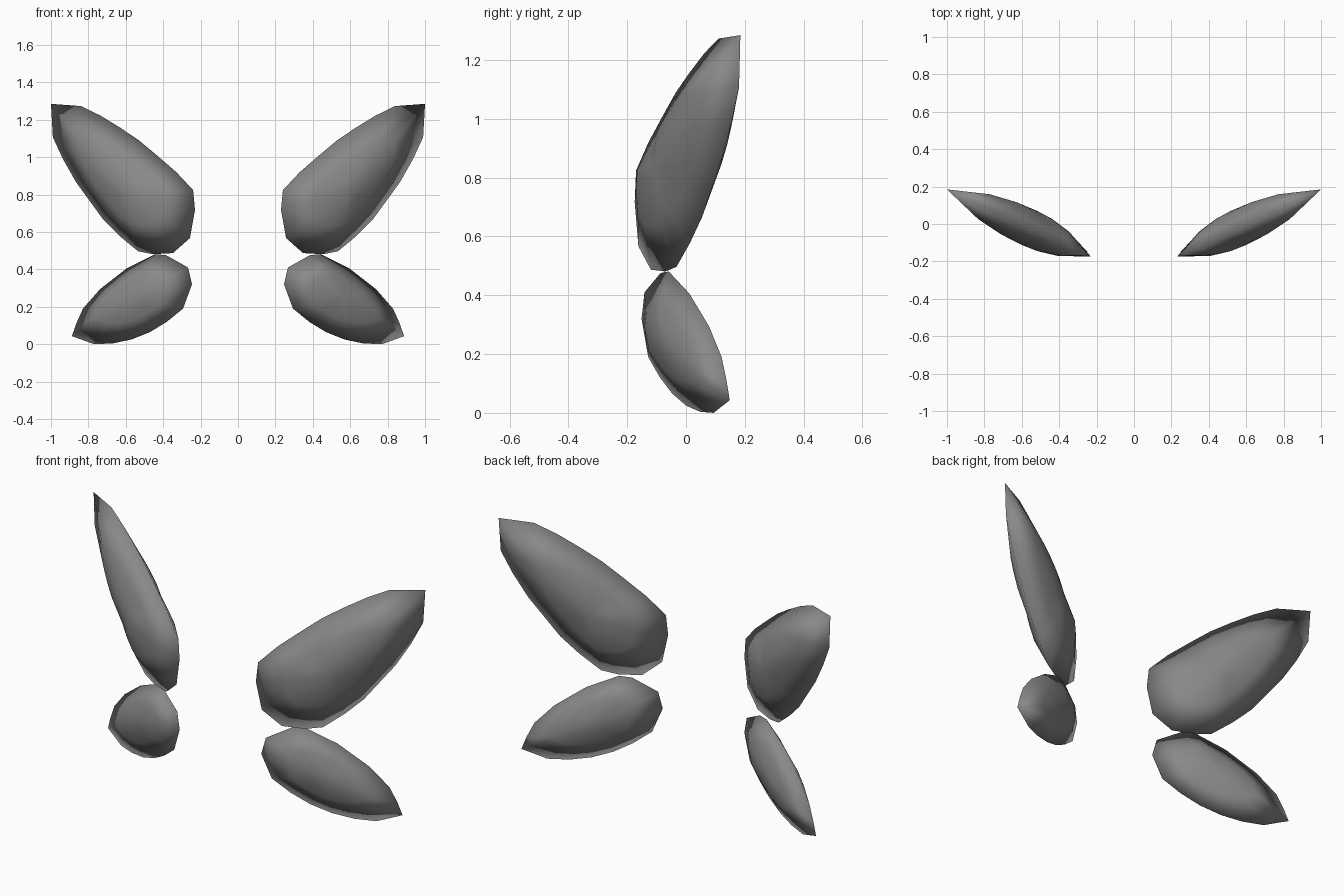
import bpy
import bmesh
from mathutils import Vector

if "Cube" in bpy.data.objects:
    bpy.data.objects.remove(bpy.data.objects["Cube"])

# One grey for all wings
grey = bpy.data.materials.new("wing_grey")
grey.use_nodes = True
COLOUR = (0.25, 0.25, 0.25, 1)
grey.diffuse_color = COLOUR
grey.node_tree.nodes["Principled BSDF"].inputs["Base Color"].default_value = COLOUR

# Wing outlines as (x, z), counted from the tip
UPPER = [(1.0, 1.285), (.84, 1.273), (.735, 1.222), (.626, 1.155), (.53, 1.09),
         (.44, 1.015), (.33, .92), (.24, .824), (.23, .717), (.257, .567),
         (.348, .487), (.455, .481), (.535, .497), (.635, .58), (.72, .665),
         (.866, .866), (.936, .99), (.99, 1.107)]
LOWER = [(.888, .043), (.77, 0), (.67, .004), (.57, .025), (.47, .065),
         (.38, .12), (.294, .19), (.246, .32), (.267, .41), (.385, .476),
         (.444, .481), (.594, .406), (.738, .294), (.829, .19), (.865, .11)]
SWEEP = 0.467          # how far the wings lean back towards the tip
RINGS = (.55, .25)


def wing(name, outline, centre, offset, thickness, side):
    """Closed lens: a sharp rim, domed along its length and ridged across it."""
    bm = bmesh.new()
    lean = (1 + SWEEP ** 2) ** .5
    middle = Vector(centre)
    arms = [Vector(p) - middle for p in outline]
    axis = arms[0].normalized()

    def point(flat, bulge):
        px = flat.x + bulge * SWEEP / lean
        py = SWEEP * flat.x + offset - bulge / lean
        return bm.verts.new((side * px, py, flat.y))

    def height(arm, s):
        along = abs(arm.normalized().dot(axis))
        return thickness * (1 - s ** (1.5 + .7 * along))

    rim = [point(middle + a, 0) for a in arms]
    count = len(outline)
    for face in (1, -1):
        previous = rim
        for s in RINGS:
            ring = [point(middle + a * s, face * height(a, s)) for a in arms]
            for i in range(count):
                j = (i + 1) % count
                bm.faces.new((previous[i], previous[j], ring[j], ring[i]))
            previous = ring
        apex = point(middle, face * thickness)
        for i in range(count):
            bm.faces.new((previous[i], previous[(i + 1) % count], apex))
    bmesh.ops.recalc_face_normals(bm, faces=bm.faces)
    for f in bm.faces:
        f.smooth = True

    mesh = bpy.data.meshes.new(name)
    bm.to_mesh(mesh)
    bm.free()
    mesh.materials.append(grey)
    bpy.context.collection.objects.link(bpy.data.objects.new(name, mesh))


# Mirrored pairs
for label, side in (("left", 1), ("right", -1)):
    wing("upper_wing_" + label, UPPER, (.56, .83), -.282, .1, side)
    wing("lower_wing_" + label, LOWER, (.53, .25), -.266, .075, side)
